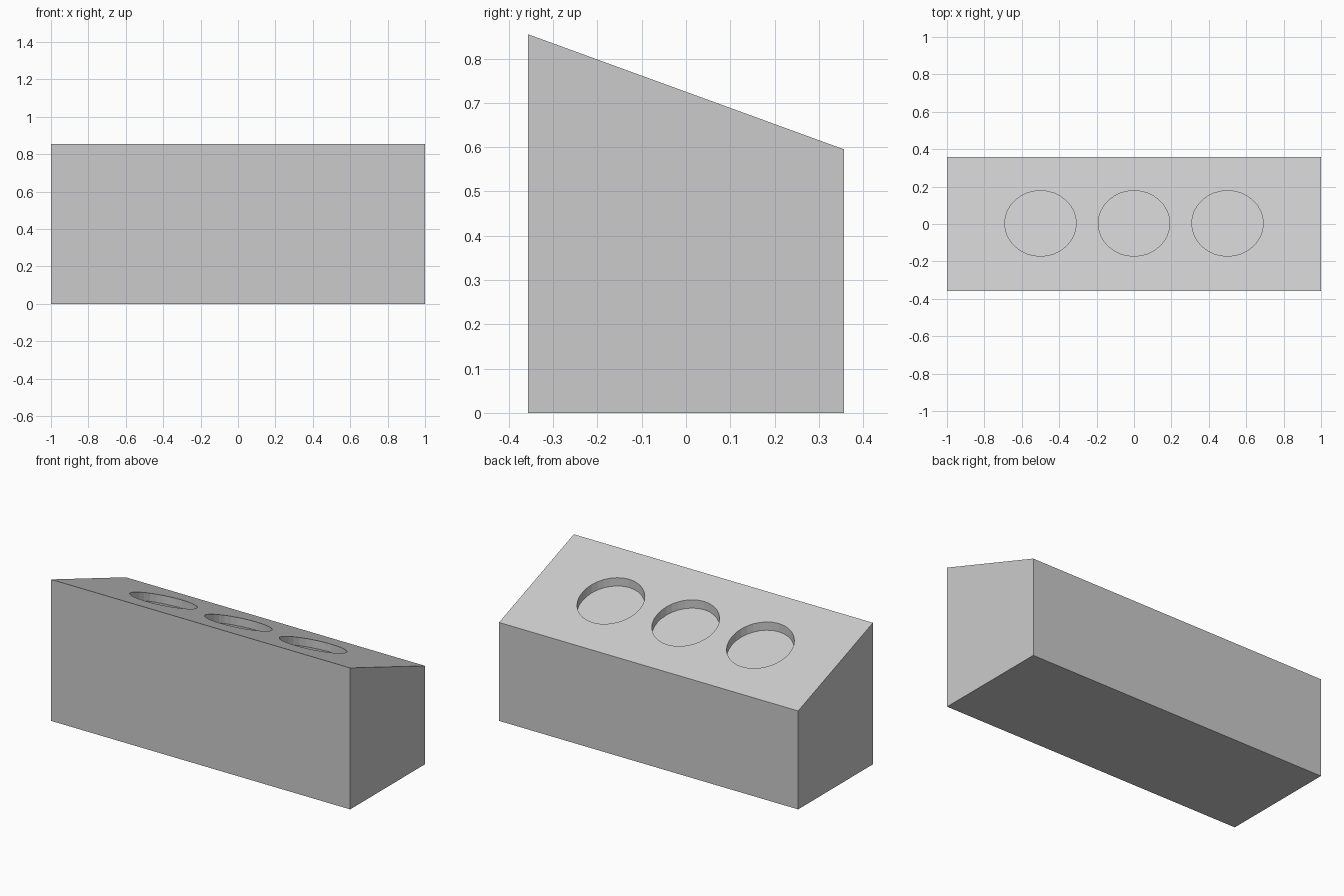
import bpy, bmesh, math

if "Cube" in bpy.data.objects:
    bpy.data.objects.remove(bpy.data.objects["Cube"])

HALF_X, HALF_Y = 1.0, 0.357
Z_FRONT, Z_BACK = 0.855, 0.595
SLOPE = (Z_BACK - Z_FRONT) / (2 * HALF_Y)
DEPTH = 0.05


def top_z(y):
    return (Z_FRONT + Z_BACK) / 2 + SLOPE * y


def prism(name, outline, offset):
    """Extrude a closed outline of 3D points along offset."""
    bm = bmesh.new()
    face = bm.faces.new([bm.verts.new(p) for p in outline])
    ext = bmesh.ops.extrude_face_region(bm, geom=[face])
    verts = [g for g in ext["geom"] if isinstance(g, bmesh.types.BMVert)]
    bmesh.ops.translate(bm, verts=verts, vec=offset)
    bmesh.ops.recalc_face_normals(bm, faces=bm.faces)
    mesh = bpy.data.meshes.new(name)
    bm.to_mesh(mesh)
    bm.free()
    obj = bpy.data.objects.new(name, mesh)
    bpy.context.collection.objects.link(obj)
    return obj


# Block with a sloping top
profile = [(-HALF_Y, 0), (HALF_Y, 0), (HALF_Y, Z_BACK), (-HALF_Y, Z_FRONT)]
block = prism("sloped_block", [(-HALF_X, y, z) for y, z in profile], (2 * HALF_X, 0, 0))

# Three shallow round recesses, floors parallel to the slope
for i, cx in enumerate((-0.5, 0.0, 0.5)):
    ring = []
    for k in range(32):
        a = 2 * math.pi * k / 32
        y = 0.003 + 0.175 * math.sin(a)
        ring.append((cx + 0.191 * math.cos(a), y, top_z(y) - DEPTH))
    cutter = prism(f"recess_cutter_{i + 1}", ring, (0, 0, 0.3))
    cutter.hide_render = True
    cutter.hide_viewport = True
    cutter.display_type = 'WIRE'
    mod = block.modifiers.new(f"recess_{i + 1}", 'BOOLEAN')
    mod.operation = 'DIFFERENCE'
    mod.solver = 'EXACT'
    mod.object = cutter
